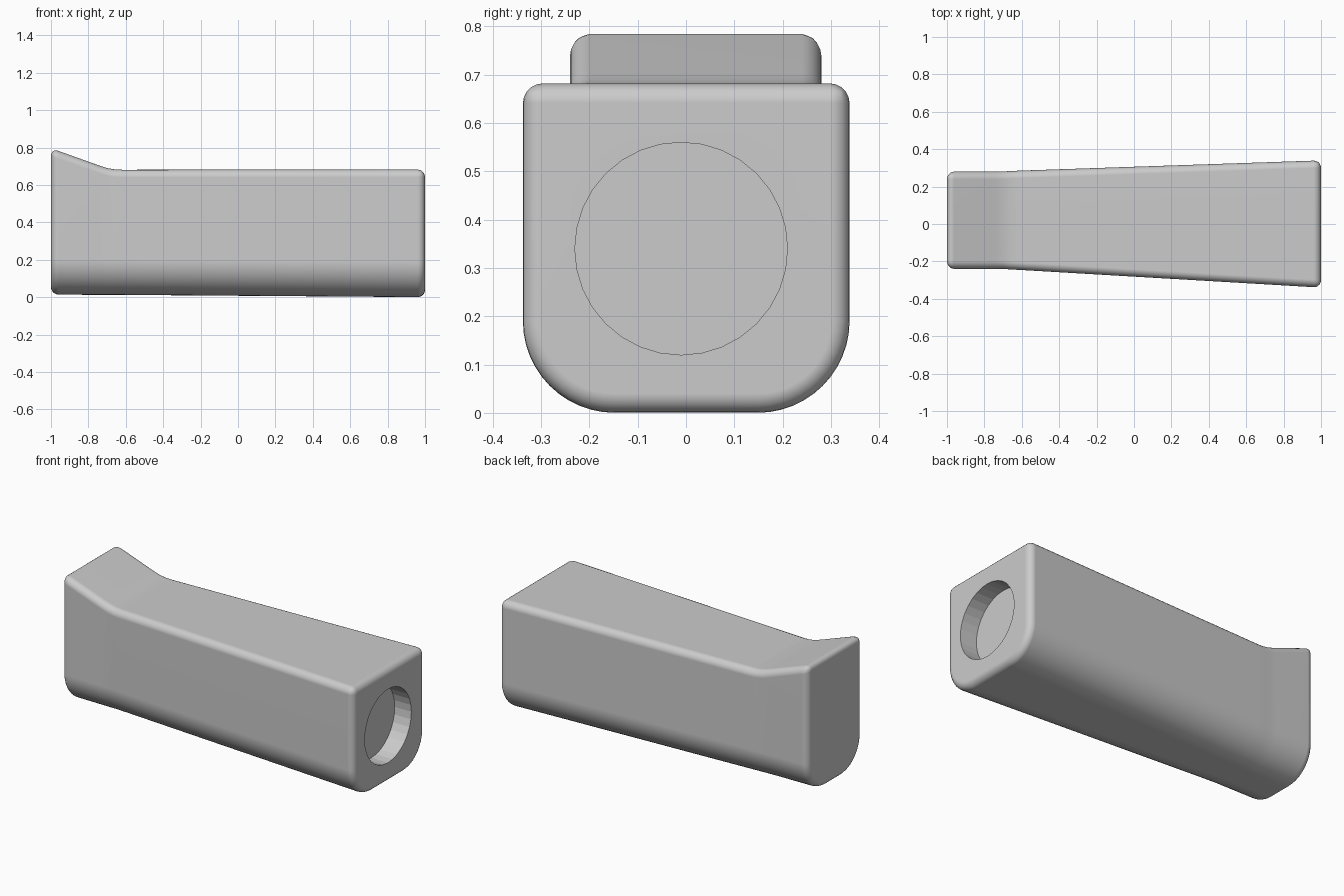
import bpy, bmesh, math

cube = bpy.data.objects.get("Cube")
if cube:
    bpy.data.objects.remove(cube, do_unlink=True)

grey = bpy.data.materials.new("plain grey")
grey.use_nodes = True
COLOR = (0.6, 0.6, 0.6, 1)
grey.diffuse_color = COLOR
grey.node_tree.nodes["Principled BSDF"].inputs["Base Color"].default_value = COLOR


def section(y0, y1, z0, z1, radius=0.19, steps=12):
    """Square top corners and round bottom corners."""
    pts = [(y1, z1), (y0, z1)]
    for cy, start in ((y0 + radius, math.pi), (y1 - radius, 1.5 * math.pi)):
        for i in range(steps + 1):
            a = start + i / steps * math.pi / 2
            pts.append((cy + radius * math.cos(a), z0 + radius + radius * math.sin(a)))
    return pts


def finish(name, bm):
    bmesh.ops.recalc_face_normals(bm, faces=bm.faces)
    mesh = bpy.data.meshes.new(name)
    bm.to_mesh(mesh)
    bm.free()
    mesh.materials.append(grey)
    obj = bpy.data.objects.new(name, mesh)
    bpy.context.collection.objects.link(obj)
    return obj


# Tapered body: x, right side, left side, bottom, top of each station
stations = [
    (-1.0, -0.24, 0.28, 0.014, 0.796),
    (-0.74, -0.24, 0.28, 0.012, 0.703),
    (-0.70, -0.24, 0.281, 0.012, 0.690),
    (-0.66, -0.243, 0.283, 0.012, 0.683),
    (-0.62, -0.245, 0.285, 0.012, 0.681),
    (1.0, -0.34, 0.34, 0.0, 0.682),
]
bm = bmesh.new()
rings = [[bm.verts.new((x, y, z)) for y, z in section(*dims)] for x, *dims in stations]
for a, b in zip(rings, rings[1:]):
    for i in range(len(a)):
        j = (i + 1) % len(a)
        bm.faces.new((a[i], a[j], b[j], b[i]))
bm.faces.new(rings[0])
bm.faces.new(rings[-1])
body = finish("handle_body", bm)
for poly in body.data.polygons:
    poly.use_smooth = True

# Cutter for the round socket in the wide end
bm = bmesh.new()
bmesh.ops.create_cone(bm, cap_ends=True, segments=32, radius1=0.22, radius2=0.22, depth=0.22)
cutter = finish("socket_cutter", bm)
cutter.location = (1.0, -0.01, 0.34)
cutter.rotation_euler = (0, math.pi / 2, 0)
cutter.hide_render = True
cutter.hide_viewport = True
cutter.display_type = 'WIRE'

# Rounded edges, socket and clean shading
bevel = body.modifiers.new("rounded edges", 'BEVEL')
bevel.width = 0.04
bevel.segments = 5
bevel.limit_method = 'ANGLE'
bevel.angle_limit = math.radians(40)
cut = body.modifiers.new("socket", 'BOOLEAN')
cut.operation = 'DIFFERENCE'
cut.solver = 'EXACT'
cut.object = cutter
shade = body.modifiers.new("clean shading", 'WEIGHTED_NORMAL')
shade.keep_sharp = True
